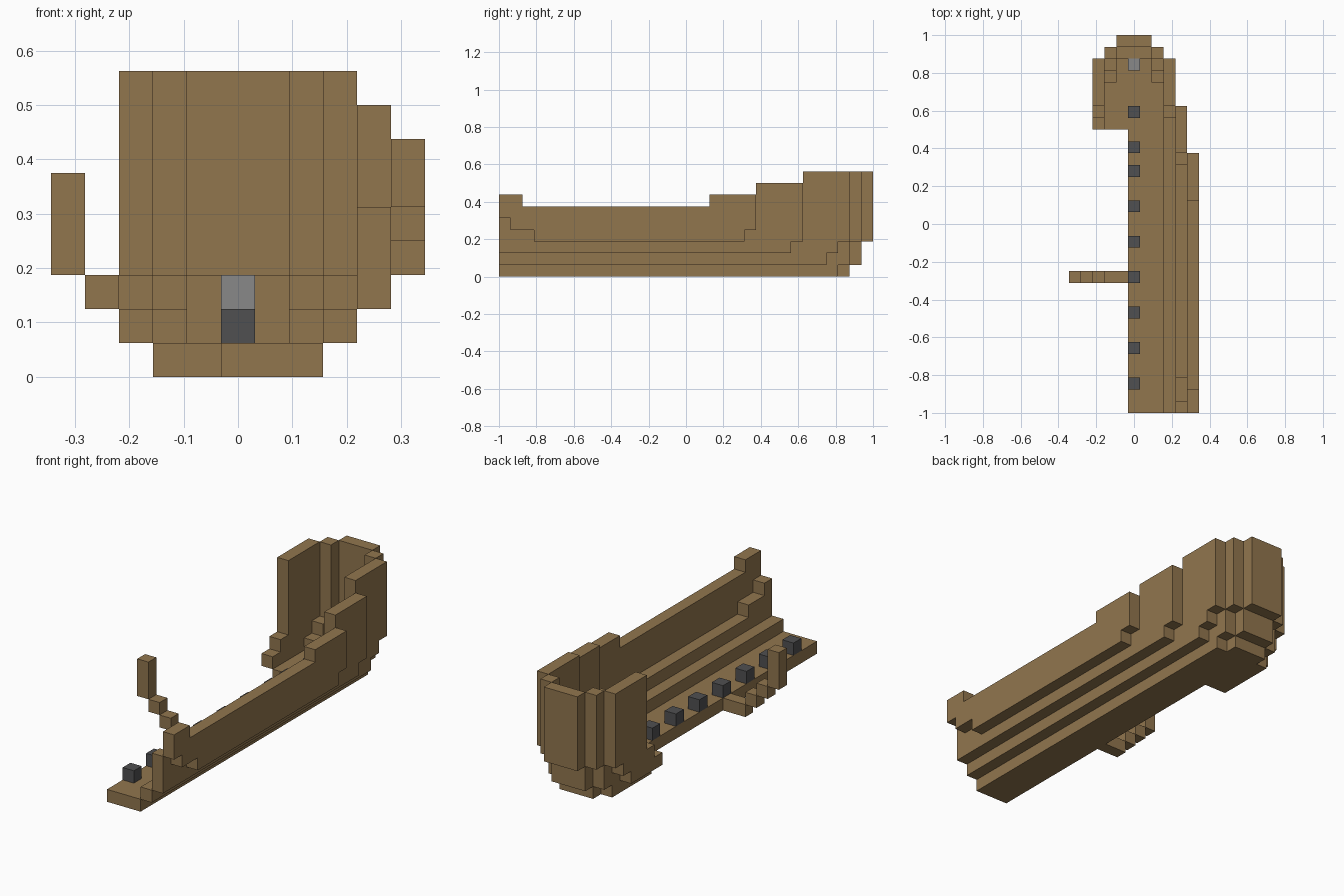
import bpy, bmesh, math
from mathutils import Vector

cube = bpy.data.objects.get("Cube")
if cube:
    bpy.data.objects.remove(cube)

U = 1 / 16  # size of one block


def material(name, rgb):
    m = bpy.data.materials.new(name)
    m.use_nodes = True
    color = (*rgb, 1)
    m.diffuse_color = color
    m.node_tree.nodes["Principled BSDF"].inputs["Base Color"].default_value = color
    return m


wood = material("oak_wood", (0.285, 0.18, 0.076))
dark = material("dark_stone", (0.08, 0.08, 0.083))
pale = material("pale_stone", (0.246, 0.246, 0.25))


def blocks(name, mat, spans, mirror=False):
    """Join block spans ((x), (y), (z)) into one shell without inner faces.
    Column 0 is the centre line; y and z count from the bow and the keel."""
    cells = set()
    for xs, ys, zs in spans:
        for i in range(*xs):
            for j in range(*ys):
                for k in range(*zs):
                    cells.add((i, j, k))
                    if mirror:
                        cells.add((-i, j, k))
    bm = bmesh.new()
    for cell in cells:
        for axis in range(3):
            for side in (-1, 1):
                near = list(cell)
                near[axis] += side
                if tuple(near) in cells:
                    continue
                a, b = (axis + 1) % 3, (axis + 2) % 3
                verts = []
                for s, t in ((-1, -1), (1, -1), (1, 1), (-1, 1)):
                    p = Vector(cell)
                    p[axis] += side / 2
                    p[a] += s * side / 2
                    p[b] += t / 2
                    p += Vector((0, 0.5, 0.5))
                    verts.append(bm.verts.new((p.x * U, p.y * U - 1, p.z * U)))
                bm.faces.new(verts)
    bmesh.ops.remove_doubles(bm, verts=bm.verts, dist=U / 100)
    bmesh.ops.dissolve_limit(bm, angle_limit=math.radians(1),
                             verts=bm.verts, edges=bm.edges)
    mesh = bpy.data.meshes.new(name)
    bm.to_mesh(mesh)
    bm.free()
    mesh.materials.append(mat)
    obj = bpy.data.objects.new(name, mesh)
    bpy.context.collection.objects.link(obj)
    return obj


# Bottom planking, widened on both sides at the stern
blocks("bottom_planks", wood, [
    ((0, 2), (0, 30), (0, 1)),
    ((2, 3), (0, 29), (0, 1)),
    ((-1, 0), (24, 30), (0, 1)),
    ((-2, -1), (24, 29), (0, 1)),
])

# Stepped strakes of the finished side
blocks("lower_strake", wood, [((3, 4), (0, 24), (1, 2))])
blocks("middle_strake", wood, [
    ((4, 5), (0, 25), (2, 3)),
    ((4, 5), (0, 3), (3, 4)),
    ((4, 5), (0, 1), (4, 5)),
    ((4, 5), (21, 26), (3, 4)),
    ((4, 5), (22, 26), (4, 8)),
])
blocks("upper_side_wall", wood, [
    ((5, 6), (3, 21), (3, 4)),
    ((5, 6), (1, 22), (4, 5)),
    ((5, 6), (0, 22), (5, 6)),
    ((5, 6), (0, 2), (6, 7)),
    ((5, 6), (18, 22), (6, 7)),
])

# Rounded stern, the same on both sides
blocks("stern_side_walls", wood, [
    ((3, 4), (24, 28), (1, 2)),
    ((3, 4), (25, 29), (2, 3)),
    ((3, 4), (26, 30), (3, 9)),
], mirror=True)
blocks("stern_corners", wood, [
    ((2, 3), (28, 30), (1, 2)),
    ((2, 3), (29, 30), (2, 3)),
    ((2, 3), (30, 31), (3, 9)),
], mirror=True)
blocks("stern_back_wall", wood, [
    ((-1, 2), (30, 31), (1, 3)),
    ((-1, 2), (31, 32), (3, 9)),
])

# Single bare rib on the open side
blocks("open_rib", wood, [
    ((-2, 0), (11, 12), (0, 1)),
    ((-3, -2), (11, 12), (1, 2)),
    ((-4, -3), (11, 12), (2, 3)),
    ((-5, -4), (11, 12), (3, 6)),
])

# Row of marker blocks along the keel, with a taller one at the stern
for n, row in enumerate((2, 5, 8, 11, 14, 17, 20, 22, 25)):
    blocks(f"keel_block_{n + 1}", dark, [((0, 1), (row, row + 1), (1, 2))])
blocks("stern_post", pale, [((0, 1), (29, 30), (1, 3))])
